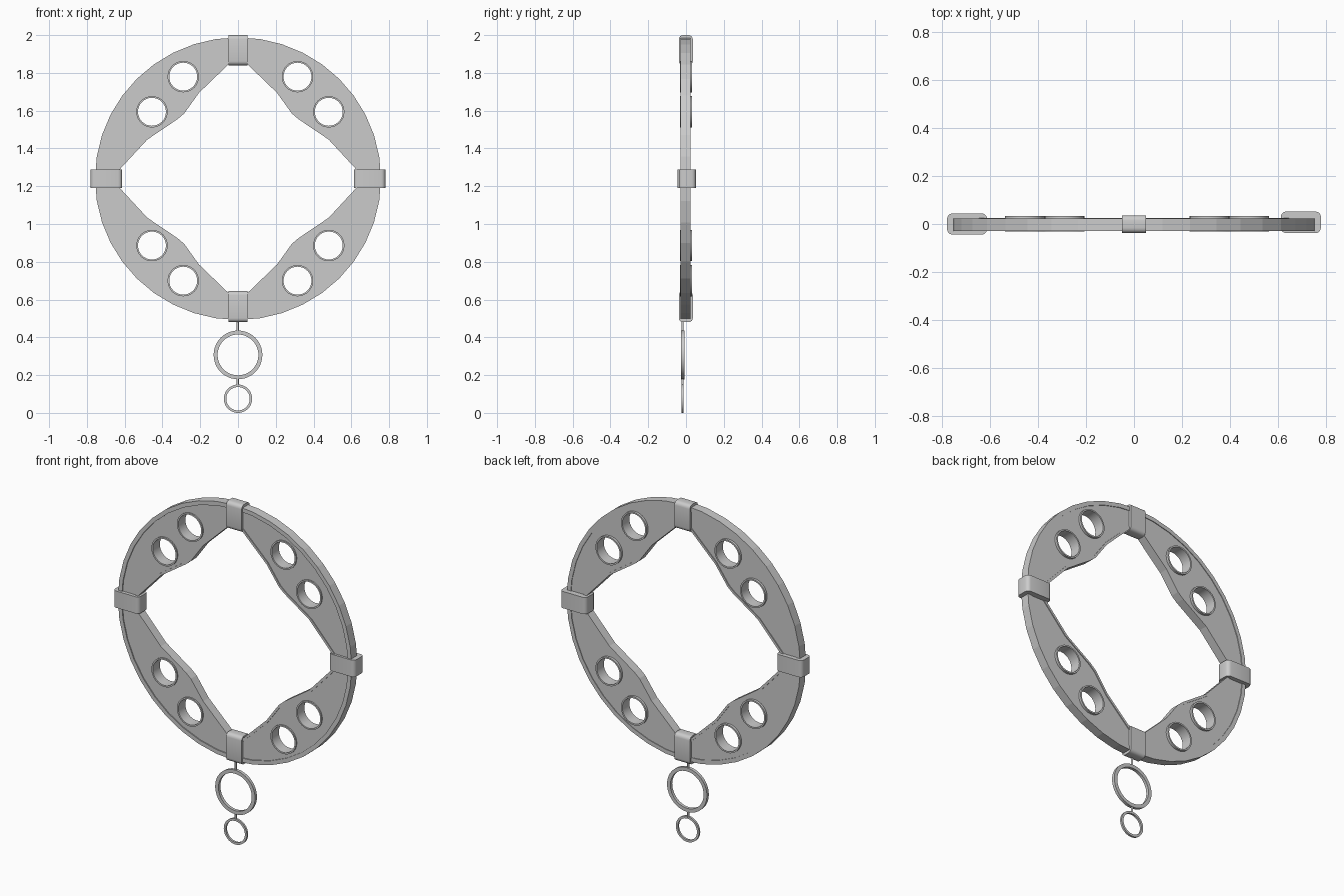
import bpy, bmesh
from math import sin, cos, pi, radians

if "Cube" in bpy.data.objects:
    bpy.data.objects.remove(bpy.data.objects["Cube"])

CZ = 1.24  # height of the main ring centre


def circle(cx, cz, rx, n, rz=None):
    rz = rz or rx
    return [(cx + rx * cos(2 * pi * i / n), cz + rz * sin(2 * pi * i / n)) for i in range(n)]


def plate(name, loops, y0, y1, smooth=False):
    """Flat plate in the XZ plane; the first loop is the outline, the rest are holes."""
    cu = bpy.data.curves.new(name, 'CURVE')
    cu.dimensions = '2D'
    cu.fill_mode = 'BOTH'
    cu.extrude = (y1 - y0) / 2
    for pts in loops:
        sp = cu.splines.new('POLY')
        sp.points.add(len(pts) - 1)
        for p, (x, z) in zip(sp.points, pts):
            p.co = (x, z, 0, 1)
        sp.use_cyclic_u = True
        sp.use_smooth = False
    ob = bpy.data.objects.new(name, cu)
    bpy.context.collection.objects.link(ob)
    ob.rotation_euler.x = radians(90)
    ob.location.y = (y0 + y1) / 2
    bpy.ops.object.select_all(action='DESELECT')
    ob.select_set(True)
    bpy.context.view_layer.objects.active = ob
    bpy.ops.object.convert(target='MESH')
    ob = bpy.context.object
    bm = bmesh.new()
    bm.from_mesh(ob.data)
    bmesh.ops.remove_doubles(bm, verts=bm.verts, dist=1e-5)
    bmesh.ops.recalc_face_normals(bm, faces=bm.faces)
    bm.to_mesh(ob.data)
    bm.free()
    if smooth:
        bpy.ops.object.shade_smooth_by_angle(angle=radians(40))
    return ob


def strap(name, x0, x1, y0, y1, z0, z1, axis):
    """Clamp band: box with the four edges running along the given axis rounded."""
    bm = bmesh.new()
    bmesh.ops.create_cube(bm, size=1)
    for v in bm.verts:
        v.co = ((x0 + x1) / 2 + v.co.x * (x1 - x0),
                (y0 + y1) / 2 + v.co.y * (y1 - y0),
                (z0 + z1) / 2 + v.co.z * (z1 - z0))
    edges = [e for e in bm.edges
             if abs((e.verts[0].co - e.verts[1].co).normalized()[axis]) > 0.9]
    bmesh.ops.bevel(bm, geom=edges, offset=0.022, segments=4, profile=0.5, affect='EDGES')
    me = bpy.data.meshes.new(name)
    bm.to_mesh(me)
    bm.free()
    ob = bpy.data.objects.new(name, me)
    bpy.context.collection.objects.link(ob)
    bpy.ops.object.select_all(action='DESELECT')
    ob.select_set(True)
    bpy.context.view_layer.objects.active = ob
    bpy.ops.object.shade_smooth_by_angle(angle=radians(40))


# inner opening: one quadrant of the outline, mirrored to all four
quad = [(0.63, 0.045), (0.48, 0.207), (0.32, 0.315), (0.285, 0.345), (0.206, 0.455), (0.045, 0.61)]


def opening(grow):
    pts = []
    for sx, sz in ((1, 1), (-1, 1), (-1, -1), (1, -1)):
        q = quad if sx * sz > 0 else quad[::-1]
        pts += [(sx * x * grow, CZ + sz * z * grow) for x, z in q]
    return pts


holes = [(0.0125 + sx * x, CZ + sz * z)
         for sx in (1, -1) for sz in (1, -1) for x, z in ((0.3025, 0.54), (0.468, 0.354))]

# main body: recessed web with raised rims
outer = circle(0, CZ, 0.757, 40, 0.748)
rim_in = circle(0, CZ, 0.733, 40, 0.724)
plate("ring_web", [rim_in, opening(1.028)] + [circle(x, z, 0.08, 32) for x, z in holes], -0.024, 0.019)
plate("outer_rim", [outer, rim_in], -0.030, 0.023)
plate("inner_rim", [opening(1.028), opening(1.0)], -0.029, 0.024)

# bushings in the holes
for i, (x, z) in enumerate(holes):
    plate(f"bushing_{i + 1}", [circle(x, z, 0.083, 32), circle(x, z, 0.074, 32)], -0.032, 0.033, True)

# four clamp bands
strap("top_clamp", -0.05, 0.05, -0.038, 0.036, 1.84, 2.0, 0)
strap("bottom_clamp", -0.05, 0.05, -0.038, 0.036, 0.48, 0.645, 0)
strap("left_clamp", -0.78, -0.613, -0.044, 0.044, 1.19, 1.288, 2)
strap("right_clamp", 0.613, 0.78, -0.038, 0.052, 1.19, 1.288, 2)

# hanging rings and links
plate("large_hanging_ring", [circle(0, 0.307, 0.129, 48), circle(0, 0.307, 0.108, 48)], -0.027, -0.009, True)
plate("small_hanging_ring", [circle(0, 0.075, 0.075, 40), circle(0, 0.075, 0.062, 40)], -0.025, -0.013, True)
for name, z0, z1 in (("upper_link", 0.42, 0.50), ("lower_link", 0.14, 0.195)):
    bpy.ops.mesh.primitive_cylinder_add(vertices=12, radius=0.006, depth=z1 - z0,
                                        location=(-0.002, -0.018, (z0 + z1) / 2))
    bpy.context.object.name = name
    bpy.ops.object.shade_smooth_by_angle(angle=radians(40))
